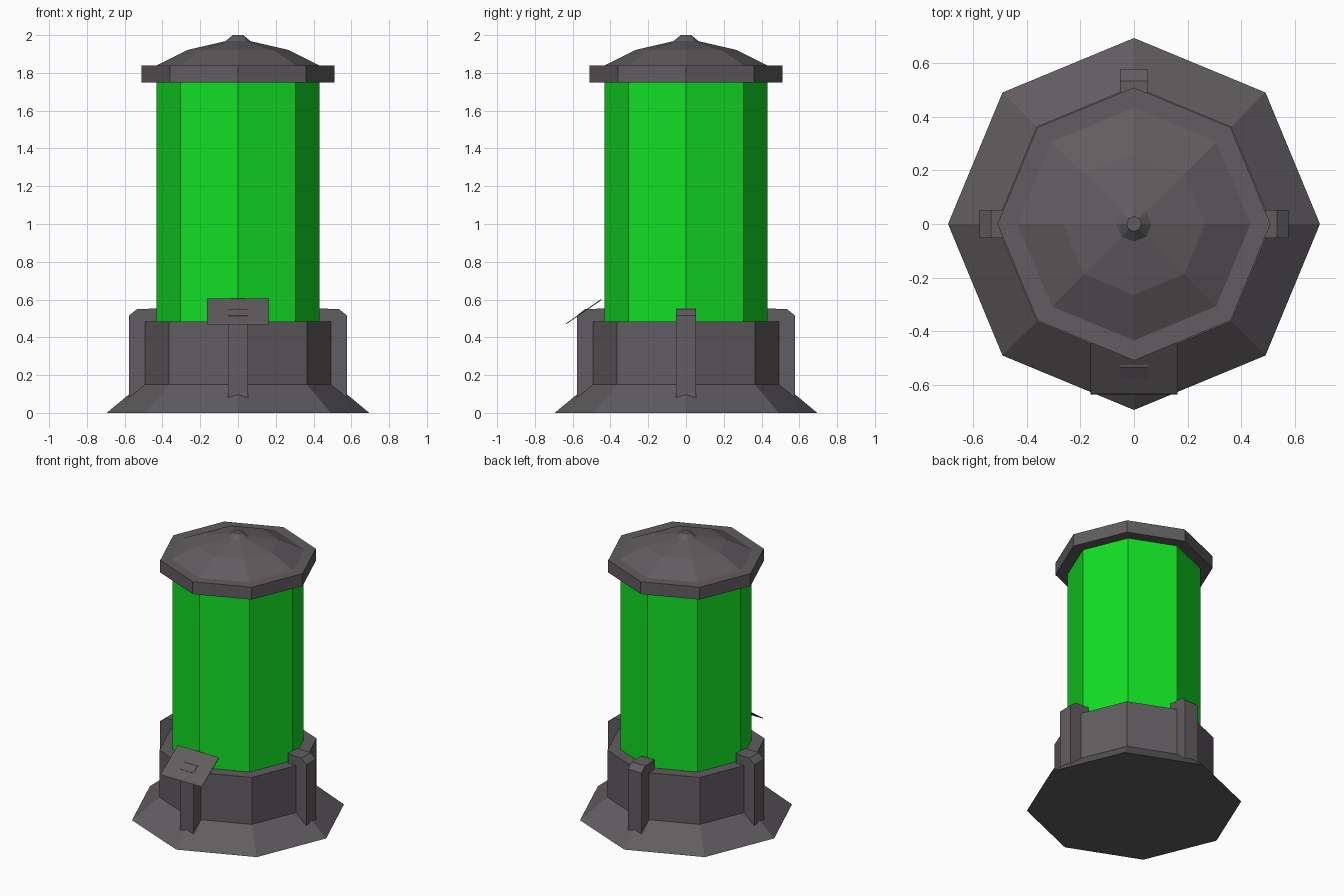
import bpy, bmesh, math
from mathutils import Matrix

if "Cube" in bpy.data.objects:
    bpy.data.objects.remove(bpy.data.objects["Cube"])


def material(name, rgb):
    m = bpy.data.materials.new(name)
    m.diffuse_color = (*rgb, 1)
    m.use_nodes = True
    m.node_tree.nodes["Principled BSDF"].inputs["Base Color"].default_value = m.diffuse_color
    return m


GREY = material("dark grey metal", (0.118, 0.109, 0.116))
GREEN = material("glowing green", (0.006, 0.74, 0.018))


def finish(name, bm, mat):
    bmesh.ops.recalc_face_normals(bm, faces=bm.faces[:])
    me = bpy.data.meshes.new(name)
    bm.to_mesh(me)
    bm.free()
    me.materials.append(mat)
    ob = bpy.data.objects.new(name, me)
    bpy.context.collection.objects.link(ob)
    return ob


def octagon(name, profile, mat):
    """Eight-sided lathe through (radius, z) points, closed at both ends."""
    bm = bmesh.new()
    rings = [[bm.verts.new((r * math.cos(i * math.pi / 4),
                            r * math.sin(i * math.pi / 4), z)) for i in range(8)]
             for r, z in profile]
    for a, b in zip(rings, rings[1:]):
        for i in range(8):
            j = (i + 1) % 8
            bm.faces.new((a[i], a[j], b[j], b[i]))
    bm.faces.new(rings[0][::-1])
    bm.faces.new(rings[-1])
    return finish(name, bm, mat)


def extrude_profile(name, profile, half_width, angle, mat):
    """Side profile of (outward distance, z), given a width and turned about z."""
    bm = bmesh.new()
    a = [bm.verts.new((d, -half_width, z)) for d, z in profile]
    b = [bm.verts.new((d, half_width, z)) for d, z in profile]
    bm.faces.new(a)
    bm.faces.new(b[::-1])
    for i in range(len(a)):
        j = (i + 1) % len(a)
        bm.faces.new((a[i], b[i], b[j], a[j]))
    bm.transform(Matrix.Rotation(angle, 4, 'Z'))
    return finish(name, bm, mat)


# flared foot and upright collar
octagon("base", [(0.695, 0), (0.515, 0.15), (0.515, 0.485), (0.42, 0.485)], GREY)

# green tank
octagon("tank", [(0.431, 0.48), (0.431, 1.755)], GREEN)

# lid with rim, shallow dome and small knob
octagon("lid", [(0.42, 1.75), (0.51, 1.75), (0.51, 1.838), (0.435, 1.838),
                (0.265, 1.922), (0.066, 1.968), (0.028, 2.0)], GREY)

# four posts around the collar
post = [(0.43, 0.12), (0.578, 0.07), (0.578, 0.515), (0.535, 0.549), (0.43, 0.553)]
for k, side in enumerate(("right", "back", "left", "front")):
    extrude_profile(side + "_post", post, 0.053, k * math.pi / 2, GREY)

# tilted control panel on the front post
panel = [(0.638, 0.467), (0.632, 0.476), (0.446, 0.605), (0.452, 0.594)]
extrude_profile("control_panel", panel, 0.163, -math.pi / 2, GREY)
